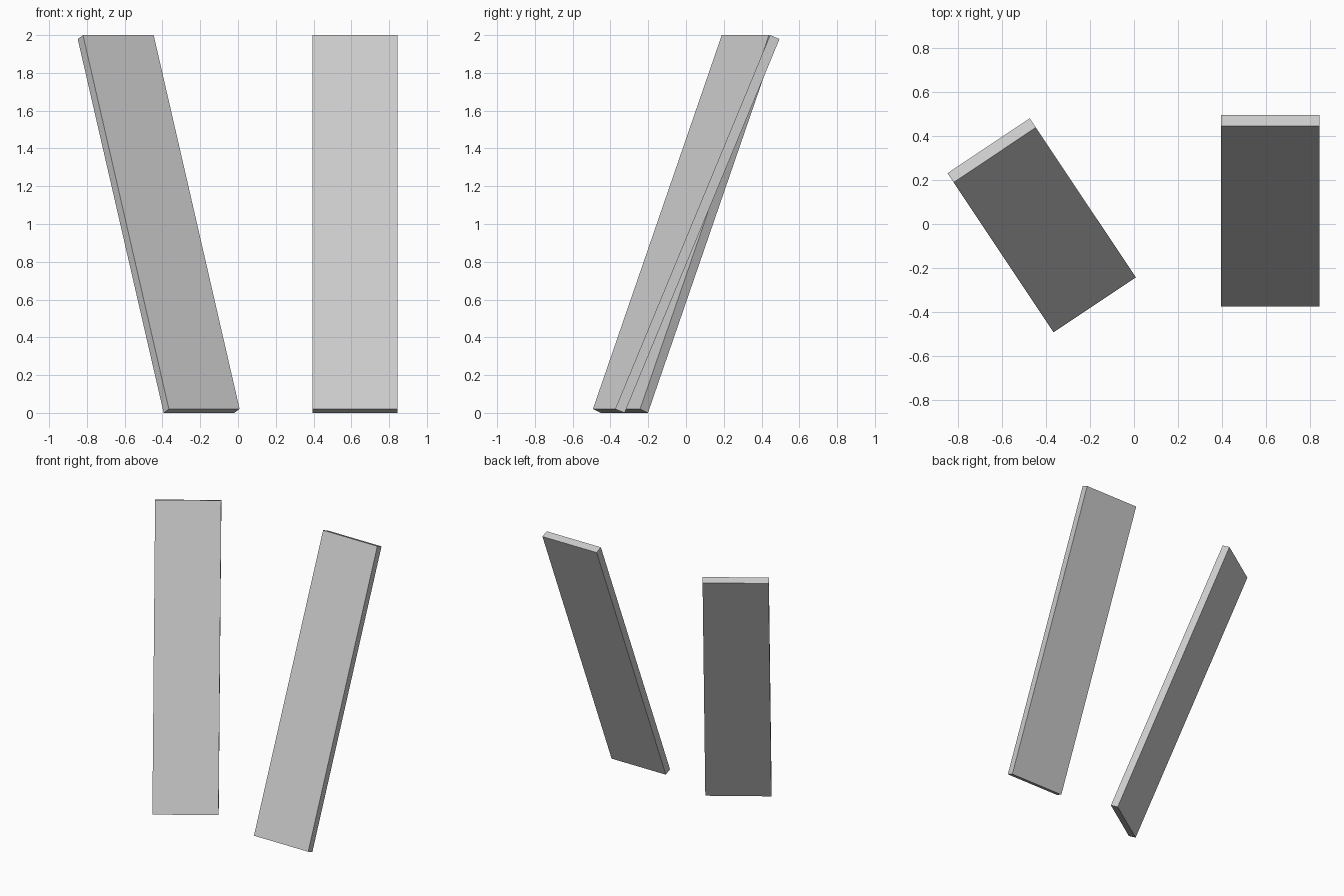
import bpy
from math import radians

if "Cube" in bpy.data.objects:
    bpy.data.objects.remove(bpy.data.objects["Cube"])

WIDTH, THICK, LENGTH = 0.45, 0.054, 2.1424
LEAN = radians(-22.5)


def leaning_board(name, centre, turn):
    # flat plank tipped backwards, then turned about the vertical
    bpy.ops.mesh.primitive_cube_add(size=1, location=centre,
                                    rotation=(LEAN, 0, radians(turn)))
    board = bpy.context.object
    board.name = name
    board.scale = (WIDTH, THICK, LENGTH)
    bpy.ops.object.transform_apply(location=False, rotation=False, scale=True)
    return board


# two identical boards, one straight and one turned
leaning_board("right_board", (0.62, 0.06, 1.0), 0)
leaning_board("left_board", (-0.42, -0.006, 1.0), 33.7)
